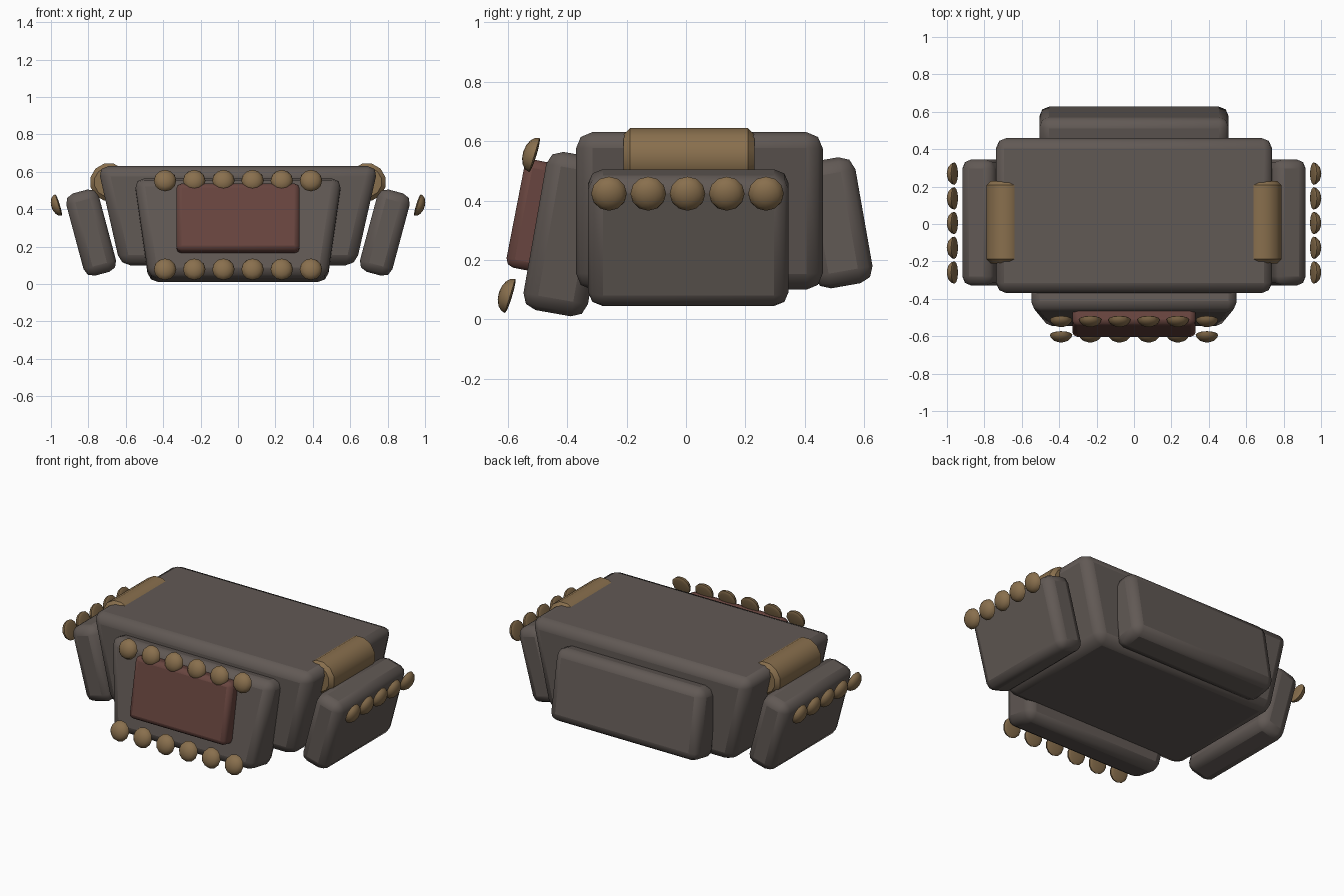
import bpy, bmesh, math
from mathutils import Matrix, Vector

if "Cube" in bpy.data.objects:
    bpy.data.objects.remove(bpy.data.objects["Cube"])


def material(name, rgb):
    m = bpy.data.materials.new(name)
    m.diffuse_color = (*rgb, 1)
    m.use_nodes = True
    m.node_tree.nodes["Principled BSDF"].inputs["Base Color"].default_value = m.diffuse_color
    return m


GREY = material("dark_grey", (0.12, 0.10, 0.09))
BRASS = material("dull_brass", (0.25, 0.16, 0.075))
RED = material("dark_red", (0.14, 0.06, 0.05))


def finish(name, bm, mat, matrix, bevel=0, segments=2):
    bmesh.ops.recalc_face_normals(bm, faces=bm.faces)
    mesh = bpy.data.meshes.new(name)
    bm.to_mesh(mesh)
    bm.free()
    mesh.materials.append(mat)
    ob = bpy.data.objects.new(name, mesh)
    bpy.context.collection.objects.link(ob)
    ob.matrix_world = matrix
    if bevel:
        mod = ob.modifiers.new("Bevel", 'BEVEL')
        mod.width = bevel
        mod.segments = segments
        mod.limit_method = 'ANGLE'
        mod.angle_limit = math.radians(40)
    bpy.ops.object.select_all(action='DESELECT')
    ob.select_set(True)
    bpy.context.view_layer.objects.active = ob
    bpy.ops.object.shade_smooth_by_angle(angle=math.radians(35))
    return ob


def slab(name, mat, center, size, axis='X', tilt=0, bottom=1.0, bevel=0.05):
    """Bevelled box, tilted about one axis; bottom scales the lower width."""
    bm = bmesh.new()
    bmesh.ops.create_cube(bm, size=1)
    for v in bm.verts:
        k = bottom if v.co.z < 0 else 1
        v.co = Vector((v.co.x * size[0] * k, v.co.y * size[1], v.co.z * size[2]))
    mtx = Matrix.Translation(center) @ Matrix.Rotation(math.radians(tilt), 4, axis)
    return finish(name, bm, mat, mtx, bevel)


def stud(name, center, normal):
    """Flattened dome whose flat side faces away from the normal."""
    bm = bmesh.new()
    bmesh.ops.create_uvsphere(bm, u_segments=12, v_segments=8, radius=0.06)
    for v in bm.verts:
        v.co.z *= 0.65 if v.co.z > 0 else 0.12
    rot = Vector(normal).to_track_quat('Z', 'Y').to_matrix().to_4x4()
    return finish(name, bm, BRASS, Matrix.Translation(center) @ rot)


# Main body, narrower at the bottom
slab("body", GREY, (0, 0.045, 0.365), (1.5, 0.83, 0.53), bottom=0.84, bevel=0.055)

# Front and back plates
slab("front_plate", GREY, (0, -0.40, 0.287), (1.11, 0.22, 0.54), 'X', -10, bottom=0.86)
slab("back_plate", GREY, (0, 0.50, 0.325), (1.01, 0.20, 0.43), 'X', 10)
slab("front_panel", RED, (0, -0.517, 0.35), (0.66, 0.115, 0.37), 'X', -11, bevel=0.028)

# Side plates, corner rolls and side studs
for s, side in ((-1, "left"), (1, "right")):
    slab(side + "_plate", GREY, (s * 0.785, 0.008, 0.275), (0.18, 0.675, 0.455), 'Y', s * 15)

    bm = bmesh.new()
    bmesh.ops.create_cone(bm, cap_ends=True, segments=12, radius1=0.102,
                          radius2=0.102, depth=0.44)
    roll = Matrix.Translation((s * 0.69, 0.01, 0.545)) @ Matrix.Rotation(math.pi / 2, 4, 'X') \
        @ Matrix.Rotation(math.radians(15), 4, 'Z')
    finish(side + "_corner_roll", bm, BRASS, roll, 0.022, 1)

    for i in range(5):
        stud(f"{side}_stud_{i + 1}", (s * 0.96, 0.005 + (i - 2) * 0.132, 0.423),
             (s * math.cos(0.3), 0, -math.sin(0.3)))

# Two rows of studs across the front
for row, y, z in (("upper", -0.51, 0.553), ("lower", -0.592, 0.079)):
    for i in range(6):
        stud(f"{row}_front_stud_{i + 1}", ((i - 2.5) * 0.156, y, z),
             (0, -math.cos(0.3), math.sin(0.3)))
